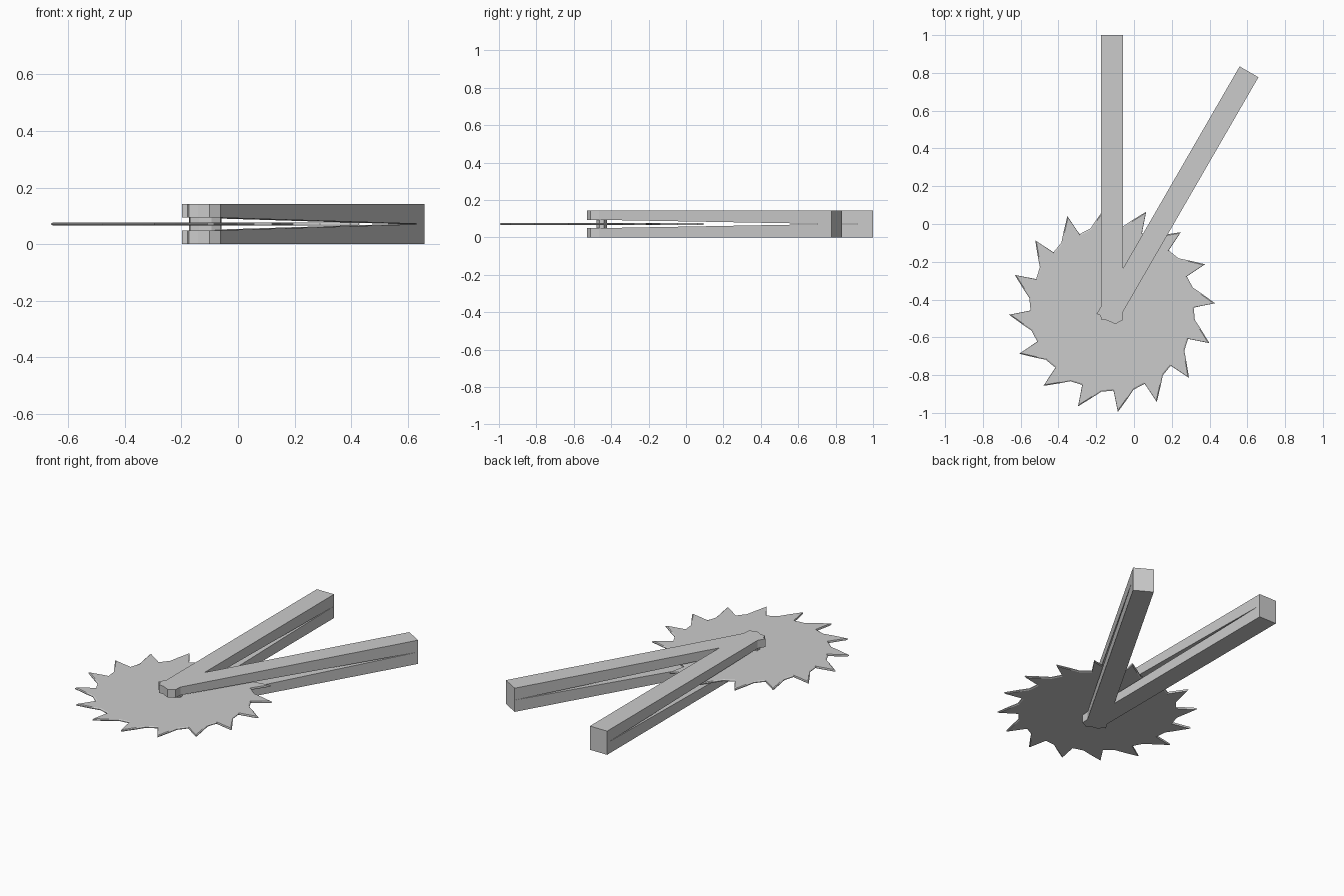
import bpy, bmesh, math
from mathutils import Vector

if "Cube" in bpy.data.objects:
    bpy.data.objects.remove(bpy.data.objects["Cube"])

HUB = Vector((-0.116, -0.45))   # pivot of blade and handles
H = 0.143                       # total height
MID = H / 2
HALF_W = 0.0575                 # half width of a handle
LENGTH = 1.45
GAP = 0.0225                    # half height of the slot at the hub


def make_object(name, bm, z=0.0):
    bmesh.ops.recalc_face_normals(bm, faces=bm.faces)
    mesh = bpy.data.meshes.new(name)
    bm.to_mesh(mesh)
    bm.free()
    ob = bpy.data.objects.new(name, mesh)
    ob.location = (HUB.x, HUB.y, z)
    bpy.context.collection.objects.link(ob)
    return ob


def loft(rings):
    """Closed solid from a stack of matching point rings."""
    bm = bmesh.new()
    loops = [[bm.verts.new(p) for p in ring] for ring in rings]
    n = len(loops[0])
    bm.faces.new(loops[0])
    bm.faces.new(loops[-1])
    for a, b in zip(loops, loops[1:]):
        for i in range(n):
            j = (i + 1) % n
            bm.faces.new((a[i], a[j], b[j], b[i]))
    return bm


# saw blade: 16 raked teeth with a thin chamfer around the edge
TOOTH = [(0, 0.546), (-2.2, 0.432), (-10.8, 0.442), (-16, 0.482)]


def blade_ring(z, inset):
    ring = []
    for k in range(16):
        for da, r in TOOTH:
            a = math.radians(3.2 - 22.5 * k + da)
            s = r - inset
            ring.append((s * math.cos(a), s * math.sin(a), z))
    return ring


make_object("saw_blade", loft([
    blade_ring(-0.006, 0.008), blade_ring(-0.002, 0),
    blade_ring(0.002, 0), blade_ring(0.006, 0.008)]), MID)

# hub: short faceted spindle joining the prongs through the blade
make_object("hub", loft([
    [(0.058 * math.cos(math.radians(22.5 + 45 * i)),
      0.031 * math.sin(math.radians(22.5 + 45 * i)), z) for i in range(8)]
    for z in (-0.026, 0.026)]), MID)


# forked handles: two slotted bars 30 degrees apart, sharing one end
def along(angle, t, side):
    """Point at distance t along a handle and side across it; keeps t."""
    a = math.radians(angle)
    return (t * math.sin(a) + side * math.cos(a),
            t * math.cos(a) - side * math.sin(a), t)


notch_t = HALF_W / math.tan(math.radians(15))
broken_end = [(-0.082, -0.026), (-0.062, -0.034), (-0.057, -0.057),
              (-0.025, -0.060), (0.016, -0.080), (0.055, -0.060)]
outline = [along(0, LENGTH, HALF_W), along(0, LENGTH, -HALF_W),
           along(0, 0.015, -HALF_W)]
outline += [(x, y, 0) for x, y in broken_end]
outline += [along(30, 0.015, HALF_W), along(30, LENGTH, HALF_W),
            along(30, LENGTH, -HALF_W), along(0, notch_t, HALF_W)]
n = len(outline)

bm = bmesh.new()
top = [bm.verts.new((x, y, MID)) for x, y, t in outline]
low = [bm.verts.new((x, y, GAP * (1 - t / LENGTH))) for x, y, t in outline]
for vs in (top, low):
    bm.faces.new([vs[i] for i in (0, 1, 2, n - 1)])            # straight bar
    bm.faces.new([vs[i] for i in (n - 1, n - 4, n - 3, n - 2)])  # angled bar
    bm.faces.new(vs[2:n - 3] + [vs[n - 1]])                    # shared end
for i in range(n):
    j = (i + 1) % n
    bm.faces.new((top[i], top[j], low[j], low[i]))
handles = make_object("forked_handles", bm, MID)

# mirror the upper prongs downward; they meet at the far ends
mirror = handles.modifiers.new("lower_prongs", 'MIRROR')
mirror.use_axis = (False, False, True)
mirror.merge_threshold = 0.0005
